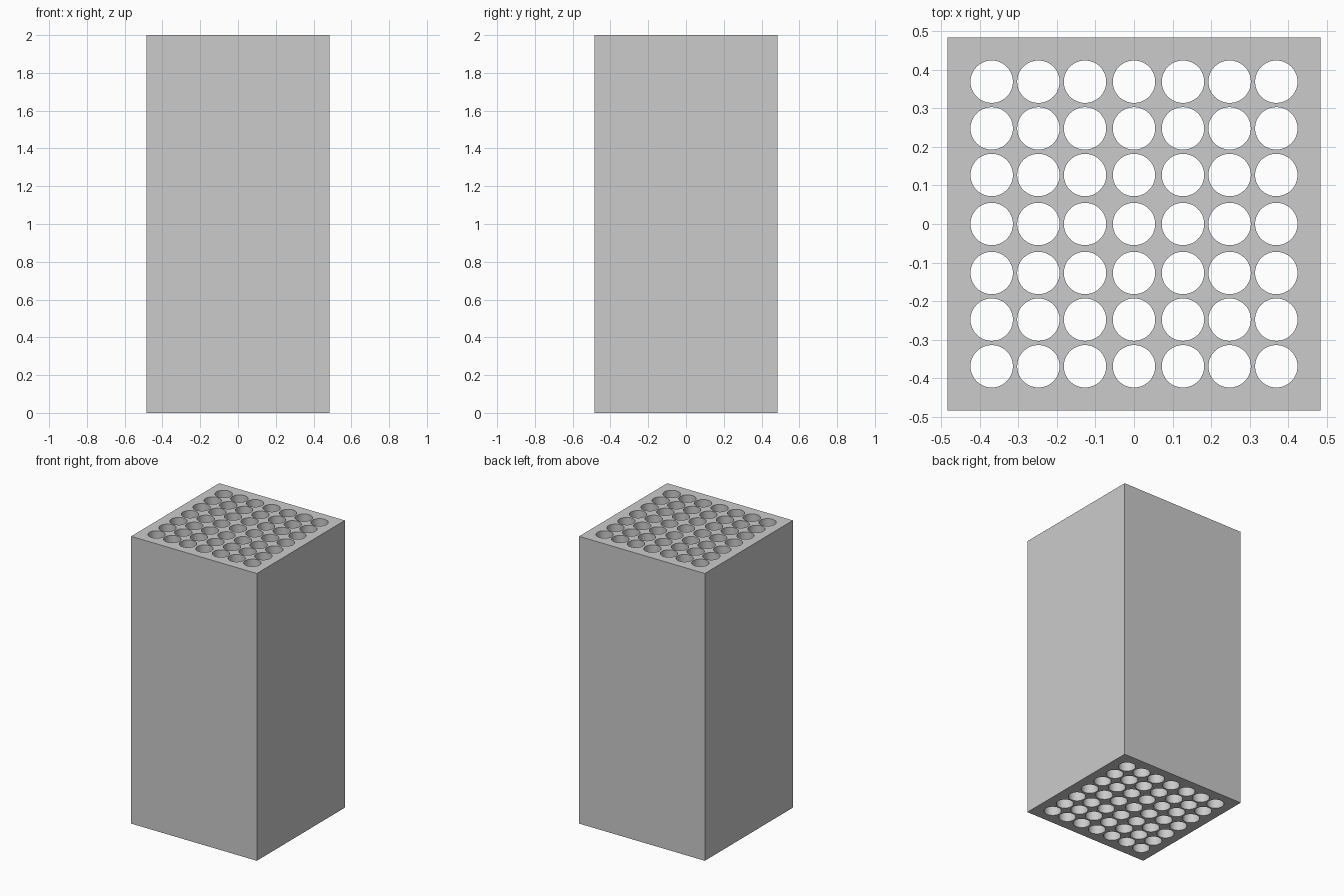
import bpy, bmesh, math

if "Cube" in bpy.data.objects:
    bpy.data.objects.remove(bpy.data.objects["Cube"])

HALF, HEIGHT, RADIUS, SIDES = 0.484, 2.0, 0.055, 48
CENTRES = [-0.369, -0.248, -0.127, 0.0, 0.127, 0.248, 0.369]

curve = bpy.data.curves.new("perforated_block_profile", 'CURVE')
curve.dimensions = '2D'
curve.fill_mode = 'BOTH'
curve.extrude = HEIGHT / 2


def add_loop(points):
    spline = curve.splines.new('POLY')
    spline.points.add(len(points) - 1)
    for p, (x, y) in zip(spline.points, points):
        p.co = (x, y, 0, 1)
    spline.use_cyclic_u = True


# Square outline
add_loop([(-HALF, -HALF), (HALF, -HALF), (HALF, HALF), (-HALF, HALF)])

# Grid of round channels running the full height
for cx in CENTRES:
    for cy in CENTRES:
        add_loop([(cx + RADIUS * math.cos(2 * math.pi * i / SIDES),
                   cy + RADIUS * math.sin(2 * math.pi * i / SIDES))
                  for i in range(SIDES)])

# Extruded block turned into a clean closed mesh
block = bpy.data.objects.new("perforated_block", curve)
bpy.context.collection.objects.link(block)
block.location.z = HEIGHT / 2
bpy.context.view_layer.objects.active = block
block.select_set(True)
bpy.ops.object.convert(target='MESH')
block = bpy.context.object
bm = bmesh.new()
bm.from_mesh(block.data)
bmesh.ops.remove_doubles(bm, verts=bm.verts, dist=1e-5)
bmesh.ops.recalc_face_normals(bm, faces=bm.faces)
bm.to_mesh(block.data)
bm.free()
bpy.ops.object.shade_smooth_by_angle(angle=math.radians(30))
